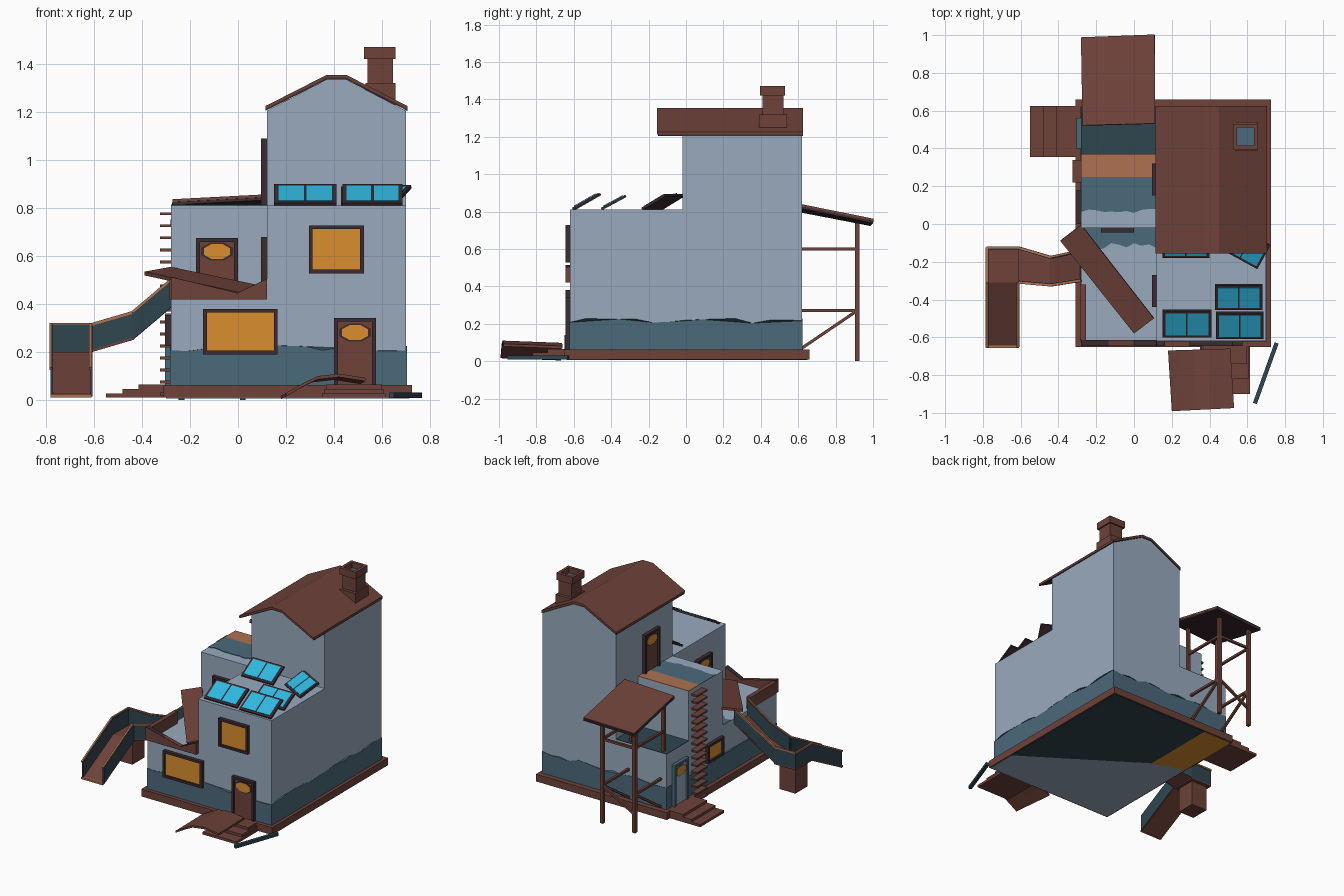
import bpy, bmesh, math, random
from mathutils import Vector

if "Cube" in bpy.data.objects:
    bpy.data.objects.remove(bpy.data.objects["Cube"])

random.seed(4)

def lin(c):
    c /= 255
    return c / 12.92 if c <= 0.04045 else ((c + 0.055) / 1.055) ** 2.4

def mat(name, r, g, b):
    m = bpy.data.materials.new(name)
    m.diffuse_color = (lin(r), lin(g), lin(b), 1)
    m.use_nodes = True
    m.node_tree.nodes["Principled BSDF"].inputs["Base Color"].default_value = m.diffuse_color
    return m

WALL = mat("pale_blue_grey", 153, 170, 190)
TEAL = mat("slate_teal", 75, 106, 123)
DEEP = mat("deep_teal", 47, 70, 80)
BROWN = mat("red_brown", 110, 66, 58)
DARK = mat("dark_brown", 60, 44, 50)
AMBER = mat("amber", 218, 143, 46)
COPPER = mat("copper", 174, 113, 82)
CYAN = mat("cyan", 47, 184, 224)

def make(name, verts, faces, m):
    me = bpy.data.meshes.new(name)
    me.from_pydata([tuple(v) for v in verts], [], faces)
    bm = bmesh.new()
    bm.from_mesh(me)
    bmesh.ops.recalc_face_normals(bm, faces=bm.faces)
    bm.to_mesh(me)
    bm.free()
    me.materials.append(m)
    ob = bpy.data.objects.new(name, me)
    bpy.context.collection.objects.link(ob)
    return ob

def loft(name, a, b, m):
    """Solid between two matching polygons."""
    n = len(a)
    faces = [tuple(range(n)), tuple(range(n, 2 * n))]
    faces += [(i, (i + 1) % n, n + (i + 1) % n, n + i) for i in range(n)]
    return make(name, list(a) + list(b), faces, m)

def box(name, x0, x1, y0, y1, z0, z1, m):
    q = [(x0, y0), (x1, y0), (x1, y1), (x0, y1)]
    return loft(name, [(x, y, z0) for x, y in q], [(x, y, z1) for x, y in q], m)

def prism_y(name, pts, y0, y1, m):
    return loft(name, [(x, y0, z) for x, z in pts], [(x, y1, z) for x, z in pts], m)

def slab(name, quad, t, m):
    """Board whose upper face is the quad."""
    q = [Vector(p) for p in quad]
    n = (q[2] - q[0]).cross(q[3] - q[1]).normalized() * t
    return loft(name, q, [p - n for p in q], m)

def beam(name, p, q, w, m):
    p, q = Vector(p), Vector(q)
    d = (q - p).normalized()
    s = d.cross(Vector((1, 0, 0)) if abs(d.x) < 0.7 else Vector((0, 1, 0))).normalized() * w / 2
    t = d.cross(s)
    c = [s + t, s - t, -s - t, -s + t]
    return loft(name, [p + k for k in c], [q + k for k in c], m)

# base and wall blocks
box("base_slab", -0.31, 0.725, -0.65, 0.66, 0.01, 0.062, BROWN)
box("front_terrace_block", -0.28, 0.12, -0.62, -0.02, 0.06, 0.42, WALL)
box("middle_left_block", -0.28, 0.12, -0.02, 0.37, 0.06, 0.81, WALL)
box("back_low_block", -0.28, 0.12, 0.37, 0.62, 0.06, 0.455, WALL)
box("front_right_block", 0.12, 0.70, -0.62, -0.02, 0.06, 0.81, WALL)
gable = [(0.12, 1.205), (0.37, 1.335), (0.45, 1.335), (0.70, 1.205)]
prism_y("tower", [(0.12, 0.06)] + gable + [(0.70, 0.06)], -0.02, 0.62, WALL)

# underside patches
for nm, pts, m in (("underside_pale", [(-.3, -.64), (.715, -.64), (.715, -.42), (-.07, .1), (-.3, .17)], WALL),
                   ("underside_dark", [(.715, -.42), (.715, .65), (-.07, .65), (-.07, .1)], DEEP),
                   ("underside_amber", [(-.3, .17), (-.07, .1), (-.07, .65), (-.3, .65)], AMBER)):
    loft(nm, [(x, y, 0.007) for x, y in pts], [(x, y, 0.012) for x, y in pts], m)

# uneven damp band around the foot of the walls
corners = [(-.283, -.623), (.703, -.623), (.703, .623), (-.283, .623)]
ring = []
for i in range(4):
    (ax, ay), (bx, by) = corners[i], corners[(i + 1) % 4]
    ring += [(ax + (bx - ax) * k / 14, ay + (by - ay) * k / 14) for k in range(14)]
loft("damp_band", [(x, y, 0.06) for x, y in ring],
     [(x, y, 0.213 + random.uniform(-.012, .018)) for x, y in ring], TEAL).data.polygons[0].material_index = 0

# painted roof patches with ragged front edges
def patch(name, y0, y1, z, m, rag=0.0):
    xs = [-0.28 + 0.4 * k / 10 for k in range(11)]
    pts = [(x, y0 + random.uniform(-rag, rag)) for x in xs] + [(0.12, y1), (-0.28, y1)]
    loft(name, [(x, y, z) for x, y in pts], [(x, y, z + .004) for x, y in pts], m)

patch("roof_copper_strip", 0.25, 0.37, 0.81, COPPER)
patch("roof_teal_patch", 0.07, 0.25, 0.81, TEAL, 0.012)
patch("terrace_teal_patch", -0.12, -0.02, 0.42, TEAL, 0.02)
patch("back_roof_sheet", 0.37, 0.62, 0.455, DEEP)

# tower roof with front overhang
roof = [(0.115, 1.205), (0.37, 1.335), (0.45, 1.335), (0.705, 1.205)]
prism_y("roof_underlay", roof + [(x, z + .008) for x, z in roof[::-1]], -0.15, 0.625, DARK)
prism_y("roof_cover", [(x, z + .008) for x, z in roof] + [(x, z + .02) for x, z in roof[::-1]],
        -0.155, 0.625, BROWN)

# chimney with hollow cap
box("chimney_base", 0.53, 0.655, 0.39, 0.54, 1.215, 1.32, BROWN)
box("chimney_shaft", 0.54, 0.645, 0.41, 0.52, 1.32, 1.425, BROWN)
for i, s in enumerate(((.525, .545, .395, .53), (.635, .655, .395, .53),
                       (.545, .635, .395, .415), (.545, .635, .51, .53))):
    box(f"chimney_cap_{i}", *s, 1.42, 1.47, BROWN)
box("chimney_flue", 0.545, 0.635, 0.415, 0.51, 1.424, 1.43, TEAL)

# windows and doors, on walls facing front or left
def opening(name, side, wall, u0, u1, z0, z1, door=False, frame=DARK, panel=BROWN):
    def part(nm, a, b, c, d, n, m):
        if side == "front":
            box(nm, a, b, wall - n, wall, c, d, m)
        else:
            box(nm, wall - n, wall, a, b, c, d, m)
    f = 0.016
    part(name + "_jamb_a", u0, u0 + f, z0, z1, .025, frame)
    part(name + "_jamb_b", u1 - f, u1, z0, z1, .025, frame)
    part(name + "_head", u0 + f, u1 - f, z1 - f, z1, .025, frame)
    part(name + "_pane", u0 + f, u1 - f, z0, z1 - f, .012, panel if door else AMBER)
    if not door:
        part(name + "_sill", u0 + f, u1 - f, z0, z0 + f, .025, frame)
        return
    # oval door light with rim
    uc, zc, ru = (u0 + u1) / 2, z0 + (z1 - z0) * 0.78, (u1 - u0) * 0.34
    for nm, k, n, m in (("_light_rim", 1.2, .016, frame), ("_light", 1.0, .019, AMBER)):
        o = [(uc + ru * k * math.cos(t), zc + .034 * k * math.sin(t))
             for t in (math.pi * (i + .5) / 4 for i in range(8))]
        put = (lambda u, z, e: (u, wall - e, z)) if side == "front" else (lambda u, z, e: (wall - e, u, z))
        loft(name + nm, [put(u, z, .01) for u, z in o], [put(u, z, n) for u, z in o], m)

opening("lower_window", "front", -0.62, -0.145, 0.165, 0.19, 0.38)
opening("upper_window", "front", -0.62, 0.295, 0.525, 0.528, 0.728)
opening("side_window", "left", -0.28, 0.0, 0.18, 0.225, 0.355)
opening("front_door", "front", -0.62, 0.40, 0.575, 0.062, 0.343, True)
opening("terrace_door", "front", -0.02, -0.175, 0.0, 0.42, 0.675, True)
opening("terrace_side_door", "left", 0.12, -0.44, -0.27, 0.42, 0.68, True)
opening("tower_door", "left", 0.12, 0.15, 0.32, 0.81, 1.09, True)
opening("shed_door", "left", -0.28, 0.40, 0.56, 0.062, 0.36, True, TEAL, WALL)

# entrance steps
for i in range(3):
    e = 0.08 * i
    box(f"front_step_{i}", 0.35 + e * .1, 0.615 - e * .1, -0.90 + e, -0.64, 0.01 + .018 * i, 0.028 + .018 * i, BROWN)
    box(f"side_step_{i}", -0.55 + e * .85, -0.30, 0.355, 0.625, 0.01 + .018 * i, 0.028 + .018 * i, BROWN)

# broken terrace parapet
edge = [(-0.28, .42), (.12, .42), (.12, .505), (0.0, .445), (-0.12, .475), (-0.28, .51)]
prism_y("front_parapet", edge, -0.645, -0.615, BROWN)
box("side_parapet", -0.285, -0.255, -0.615, -0.32, 0.42, 0.505, BROWN)
for nm, a, b in (("a", edge[2], edge[3]), ("b", edge[3], edge[5])):
    slab("parapet_cap_" + nm, [(a[0], -.645, a[1]), (a[0], -.615, a[1]), (b[0], -.615, b[1] + .004), (b[0], -.645, b[1] + .004)], .006, DARK)

# fallen boards
slab("leaning_board", [(-.39, -.09, .535), (0.0, -.58, .45), (.105, -.50, .475), (-.28, -.005, .555)], .016, BROWN)
arch = [(.18, .03), (.25, .07), (.31, .1), (.40, .11), (.51, .093)]
prof = arch + [(x, z - .014) for x, z in arch[::-1]]
loft("warped_panel", [(x, -0.66 - .03 * (.5 - x), z - .012) for x, z in prof],
     [(x + .02, -0.975 - .05 * (.5 - x), z) for x, z in prof], BROWN)
beam("loose_plank", (0.755, -0.63, .02), (0.64, -0.95, .02), .022, DEEP)

# solar panels: frame plus cells
def solar(i, cx, cy, w, run, rise, turn=0.0):
    c, s = math.cos(turn), math.sin(turn)
    def pt(u, v, h):
        x, y = (u - .5) * w, (v - .5) * run
        return (cx + x * c - y * s, cy + x * s + y * c - h * .5, 0.82 + rise * v + h)
    slab(f"solar_frame_{i}", [pt(0, 0, 0), pt(1, 0, 0), pt(1, 1, 0), pt(0, 1, 0)], .014, DARK)
    for k in range(2):
        a, b = .06 + .455 * k, .485 + .455 * k
        slab(f"solar_cell_{i}_{k}", [pt(a, .09, .004), pt(b, .09, .004), pt(b, .91, .004), pt(a, .91, .004)], .004, CYAN)

for i, p in enumerate(((.28, -.53, .26, .14, .08), (.56, -.54, .25, .14, .08), (.555, -.39, .25, .13, .07),
                       (.275, -.115, .25, .13, .08), (.59, -.125, .22, .14, .075, -.5))):
    solar(i, *p)

# ladder rungs on the left wall
for i in range(16):
    box(f"ladder_rung_{i}", -0.325, -0.28, 0.22, 0.34, 0.02 + .05 * i, 0.032 + .05 * i, BROWN)

# lean-to roof on posts
top = [(-.28, .985, .735), (-.272, .52, .825), (.112, .53, .845), (.11, 1.0, .75)]
slab("lean_to_roof", top[::-1], .012, BROWN)
slab("lean_to_underside", [(x, y, z - .012) for x, y, z in top[::-1]], .018, DARK)
for i, x in enumerate((-.235, .02)):
    beam(f"tall_post_{i}", (x, .915, 0), (x, .915, .74), .024, BROWN)
    beam(f"short_post_{i}", (x, .59, .455), (x, .59, .80), .022, BROWN)
    for z in (.27, .6):
        beam(f"side_rail_{i}_{z}", (x, .59, z), (x, .915, z), .016, BROWN)
    beam(f"side_brace_{i}", (x, .62, .07), (x, .915, .27), .016, BROWN)
beam("back_rail", (-.235, .915, .6), (.02, .915, .6), .016, BROWN)
beam("back_brace", (-.235, .915, .13), (.02, .915, .27), .016, BROWN)

# slide: floor, side walls and copper rims along each run
H = 0.115
def chute_wall(name, p, q):
    a, b = Vector(p), Vector(q)
    up = Vector((0, 0, H))
    slab(name, [a, b, b + up, a + up], .01, DEEP)
    beam(name + "_rim", a + up, b + up, .012, COPPER)

near = [(-.28, -.30, .385), (-.44, -.325, .25), (-.61, -.31, .20)]
far = [(-.28, -.14, .385), (-.44, -.175, .25), (-.61, -.125, .20), (-.78, -.125, .20)]
for i in range(2):
    slab(f"slide_floor_{i}", [near[i], far[i], far[i + 1], near[i + 1]][::-1], .01, BROWN)
    chute_wall(f"slide_near_wall_{i}", near[i + 1], near[i])
for i in range(3):
    chute_wall(f"slide_far_wall_{i}", far[i], far[i + 1])
box("slide_landing", -.78, -.61, -.31, -.125, .19, .20, BROWN)
chute_wall("slide_landing_wall", (-.78, -.125, .2), (-.78, -.31, .2))
slab("slide_exit_floor", [(-.78, -.65, .02), (-.61, -.65, .02), (-.61, -.31, .2), (-.78, -.31, .2)], .01, BROWN)
for x in (-.78, -.615):
    chute_wall(f"slide_exit_wall_{x}", (x, -.31, .2), (x, -.65, .015))
beam("slide_exit_lip", (-.78, -.65, .018), (-.61, -.65, .018), .014, COPPER)
box("slide_support", -.76, -.635, -.285, -.15, 0.01, .19, BROWN)
